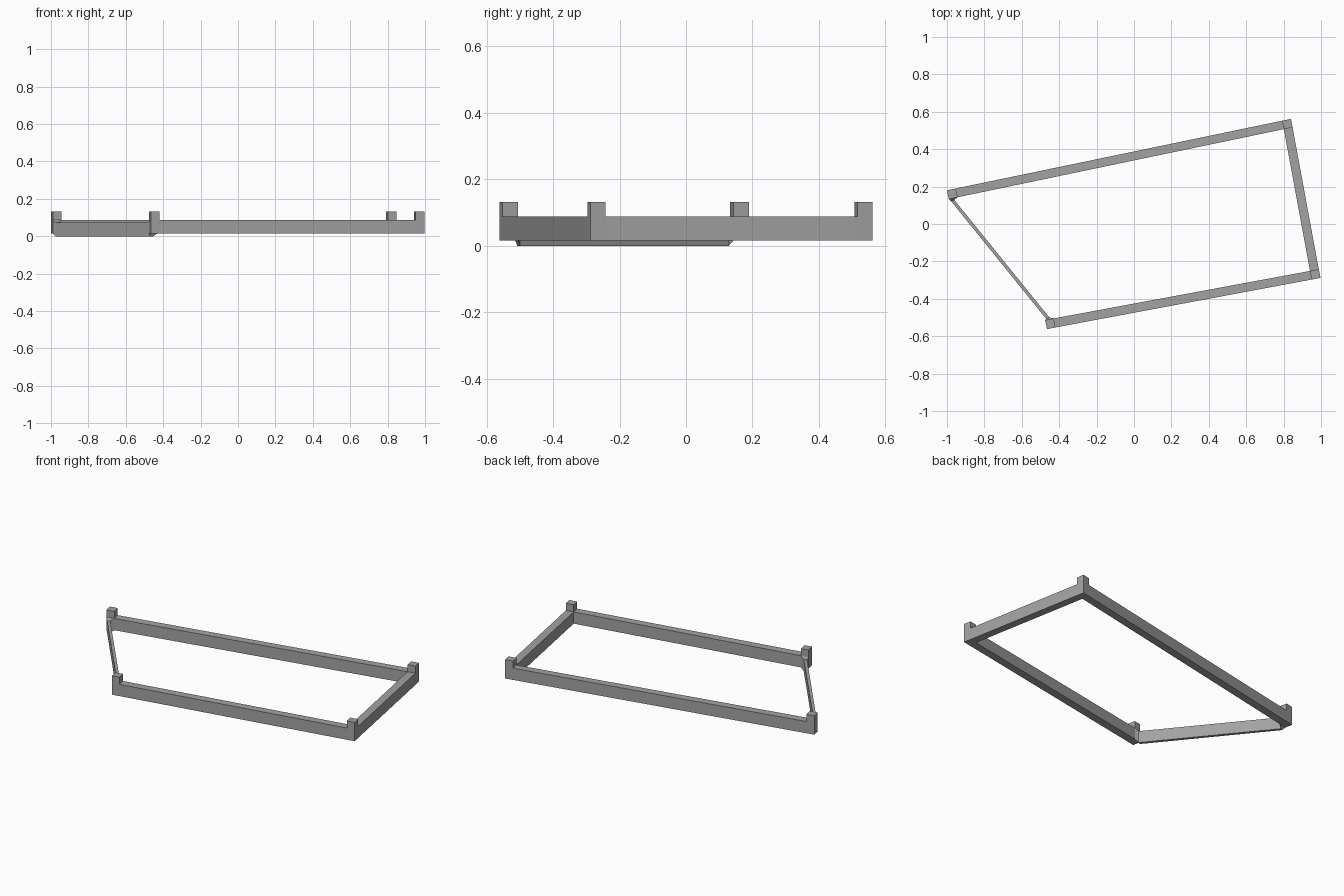
import bpy, bmesh

if "Cube" in bpy.data.objects:
    bpy.data.objects.remove(bpy.data.objects["Cube"])

grey = bpy.data.materials.new("mid grey")
grey.diffuse_color = (0.36, 0.36, 0.36, 1)
grey.use_nodes = True
grey.node_tree.nodes["Principled BSDF"].inputs["Base Color"].default_value = grey.diffuse_color
Z0, Z1, Z2 = 0.016, 0.088, 0.132   # frame underside, rail top, post top


def finish(bm, name):
    bmesh.ops.recalc_face_normals(bm, faces=bm.faces)
    me = bpy.data.meshes.new(name)
    bm.to_mesh(me)
    bm.free()
    me.materials.append(grey)
    ob = bpy.data.objects.new(name, me)
    bpy.context.collection.objects.link(ob)


def loft(name, rings):
    """Skin a row of four-point rings and close both ends."""
    bm = bmesh.new()
    rows = [[bm.verts.new(p) for p in r] for r in rings]
    for a, b in zip(rows, rows[1:]):
        for i in range(4):
            j = (i + 1) % 4
            bm.faces.new((a[i], a[j], b[j], b[i]))
    bm.faces.new(rows[0])
    bm.faces.new(rows[-1])
    finish(bm, name)


def prism(name, plan, top):
    loft(name, [[(x, y, z) for x, y in plan] for z in (Z0, top)])


# Corner posts, plan outlines
posts = {
    "front_left": [(-.465, -.562), (-.42, -.553), (-.43, -.505), (-.475, -.514)],
    "front_right": [(.95, -.297), (.997, -.288), (.988, -.242), (.941, -.251)],
    "back_right": [(.801, .507), (.848, .516), (.839, .562), (.791, .552)],
    "back_left": [(-.99, .133), (-.943, .143), (-.953, .19), (-1.0, .18)],
}
for n, plan in posts.items():
    prism(n + "_post", plan, Z2)
fl, fr, br, bl = posts.values()

# Rails between posts
prism("front_rail", [fl[1], fr[0], fr[3], fl[2]], Z1)
prism("right_rail", [fr[2], br[1], br[0], fr[3]], Z1)
prism("back_rail", [bl[1], br[0], br[3], bl[2]], Z1)


# Thin sagging board on the left, flaring into the posts at both ends
def ring(p, q, lo, hi):
    return [(*p, lo), (*q, lo), (*q, hi), (*p, hi)]


loft("left_board", [
    ring(bl[0], bl[1], Z0, Z1),
    ring((-.977, .121), (-.961, .129), 0, .073),
    ring((-.469, -.508), (-.453, -.499), 0, .073),
    ring(fl[3], fl[2], Z0, Z1),
])
